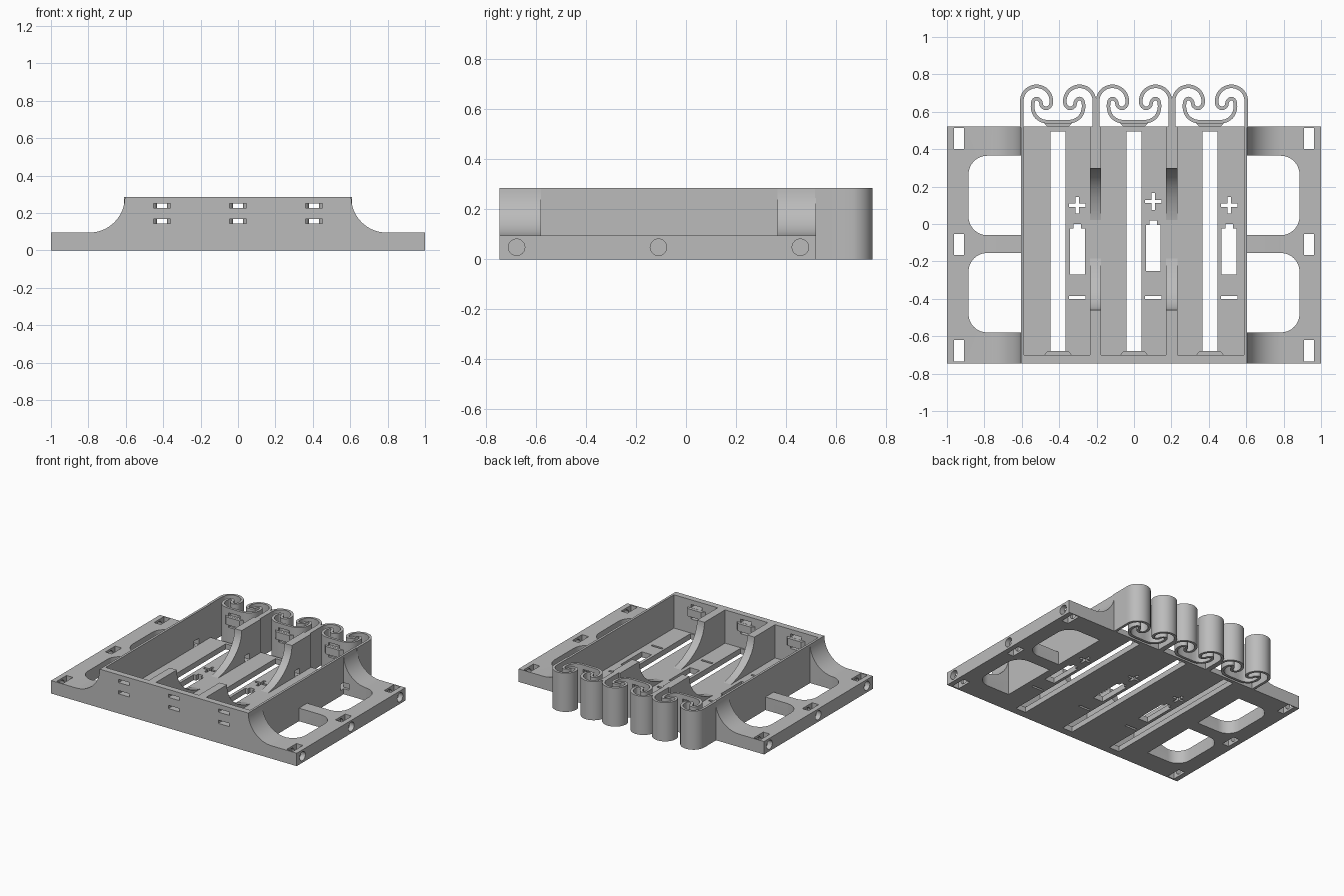
import bpy, bmesh
from math import sin, cos, pi, radians
from mathutils import Vector

if "Cube" in bpy.data.objects:
    bpy.data.objects.remove(bpy.data.objects["Cube"])

grey = bpy.data.materials.new("plain_grey")
grey.use_nodes = True
GREY = (0.5, 0.5, 0.5, 1)
grey.diffuse_color = GREY
grey.node_tree.nodes["Principled BSDF"].inputs["Base Color"].default_value = GREY

H, FLANGE, FLOOR = 0.285, 0.095, 0.04
WALL, FRONT, BACK = 0.605, -0.745, 0.52
PITCH = 0.406
BAYS = [-PITCH, 0, PITCH]


def finish(name, bm):
    bmesh.ops.recalc_face_normals(bm, faces=bm.faces)
    mesh = bpy.data.meshes.new(name)
    bm.to_mesh(mesh)
    bm.free()
    mesh.materials.append(grey)
    ob = bpy.data.objects.new(name, mesh)
    bpy.context.collection.objects.link(ob)
    return ob


def prism(name, pts, axis, lo, hi):
    """Extrude a 2D outline along one axis."""
    place = {"x": lambda a, b, t: (t, a, b),
             "y": lambda a, b, t: (a, t, b),
             "z": lambda a, b, t: (a, b, t)}[axis]
    bm = bmesh.new()
    rings = [[bm.verts.new(place(a, b, t)) for a, b in pts] for t in (lo, hi)]
    n = len(pts)
    for ring in rings:
        bm.faces.new(ring)
    for i in range(n):
        j = (i + 1) % n
        bm.faces.new((rings[0][i], rings[0][j], rings[1][j], rings[1][i]))
    return finish(name, bm)


def box(name, x0, x1, y0, y1, z0, z1):
    return prism(name, [(x0, y0), (x1, y0), (x1, y1), (x0, y1)], "z", z0, z1)


def arc(cx, cy, rx, ry, a0, a1, n):
    return [(cx + rx * cos(radians(a0 + (a1 - a0) * i / n)),
             cy + ry * sin(radians(a0 + (a1 - a0) * i / n))) for i in range(n + 1)]


def cut(target, cutters):
    for c in cutters:
        c.hide_render = True
        m = target.modifiers.new("cut", "BOOLEAN")
        m.operation, m.solver, m.object = "DIFFERENCE", "EXACT", c
    bpy.context.view_layer.update()
    graph = bpy.context.evaluated_depsgraph_get()
    mesh = bpy.data.meshes.new_from_object(target.evaluated_get(graph))
    target.modifiers.clear()
    target.data = mesh
    for c in cutters:
        bpy.data.objects.remove(c)


def smooth(ob):
    bpy.ops.object.select_all(action="DESELECT")
    ob.select_set(True)
    bpy.context.view_layer.objects.active = ob
    bpy.ops.object.shade_smooth_by_angle(angle=radians(35))


# Tray body: section with swept flanges, extruded front to back
R = H - FLANGE
right = [(1, 0), (1, FLANGE)] + arc(WALL + R, H, R, R, 270, 180, 16)
body = prism("tray_body", right + [(-x, z) for x, z in reversed(right)], "y", FRONT, BACK)

cutters = [box("bay_space", -0.588, 0.588, -0.7, BACK + 0.1, FLOOR, H + 0.1)]

for s in (-1, 1):
    # Rounded flange windows and the flat middle bar
    for y0, y1 in ((-0.58, -0.155), (-0.06, 0.365)):
        r = 0.1
        outline = [(WALL, y0)] + arc(0.885 - r, y0 + r, r, r, -90, 0, 8) \
            + arc(0.885 - r, y1 - r, r, r, 0, 90, 8) + [(WALL, y1)]
        cutters.append(prism("window", [(s * x, y) for x, y in outline], "z", -0.1, H + 0.1))
    xs = sorted((s * WALL, s * 0.85))
    cutters.append(box("bar_clear", *xs, -0.58, 0.365, FLANGE + 0.001, H + 0.1))
    # Fastener slots and the round holes that meet them
    for y in (-0.677, -0.11, 0.457):
        xs = sorted((s * 0.91, s * 0.963))
        cutters.append(box("slot", *xs, y - 0.057, y + 0.057, -0.1, H))
        xs = sorted((s * 0.89, s * 1.1))
        cutters.append(prism("hole", arc(y, 0.048, 0.033, 0.033, 0, 345, 23), "x", *xs))

for c in BAYS:
    # Long floor opening
    cutters.append(box("floor_slot", c - 0.041, c + 0.041, -0.69, 0.495, -0.1, 0.1))
    # Polarity marks and cell pictogram
    m, up = c + 0.103, 0.02 if c == 0 else 0
    for w, h in ((0.045, 0.009), (0.009, 0.045)):
        cutters.append(box("plus", m - w, m + w, 0.1 + up - h, 0.1 + up + h, -0.1, 0.1))
    cutters.append(box("minus", m - 0.045, m + 0.045, -0.4, -0.384, -0.1, 0.1))
    y0, y1, y2 = -0.27 + up, -0.025 + up, up
    icon = [(0.04, y0), (0.04, y1), (0.02, y1), (0.02, y2)]
    icon = [(m + x, y) for x, y in icon] + [(m - x, y) for x, y in reversed(icon)]
    cutters.append(prism("cell_icon", icon, "z", -0.1, 0.1))
    # Contact slots in the front wall
    for z in (0.156, 0.239):
        cutters.append(box("contact_slot", c - 0.045, c + 0.045, -0.8, -0.65, z - 0.012, z + 0.012))


def wire_hole():
    return box("wire_hole", -0.65, 0.65, 0.33, 0.385, FLOOR + 0.001, 0.085)


cut(body, cutters + [wire_hole()])
smooth(body)

# Dividers with a long elliptical dip
dip = arc(-0.082, H, 0.378, H - 0.03, 360, 180, 40)
for name, x0, x1 in (("right_divider", -0.235, -0.177), ("left_divider", 0.172, 0.232)):
    ob = prism(name, [(-0.71, 0.02), (BACK, 0.02), (BACK, H)] + dip + [(-0.71, H)], "x", x0, x1)
    cut(ob, [wire_hole()])
    smooth(ob)


def catmull(pts, steps=5):
    p = [Vector(q) for q in pts]
    p = [2 * p[0] - p[1]] + p + [2 * p[-1] - p[-2]]
    out = []
    for a, b, c, d in zip(p, p[1:], p[2:], p[3:]):
        for i in range(steps):
            t = i / steps
            out.append(0.5 * (2 * b + (c - a) * t + (2 * a - 5 * b + 4 * c - d) * t ** 2
                              + (3 * b - a - 3 * c + d) * t ** 3))
    return out + [p[-2]]


def ribbon(name, path, half):
    """Upright band of constant thickness following a plan path."""
    bm = bmesh.new()
    rings = []
    for i, p in enumerate(path):
        d = (path[min(i + 1, len(path) - 1)] - path[max(i - 1, 0)]).normalized()
        n = Vector((-d.y, d.x)) * half
        rings.append([bm.verts.new((*q, z)) for q, z in
                      ((p + n, 0), (p - n, 0), (p - n, H), (p + n, H))])
    for a, b in zip(rings, rings[1:]):
        for k in range(4):
            j = (k + 1) % 4
            bm.faces.new((a[k], a[j], b[j], b[k]))
    bm.faces.new(rings[0])
    bm.faces.new(rings[-1])
    return finish(name, bm)


# Curled end springs, one mirrored pair of scrolls per bay
half = [(-0.194, 0.515), (-0.194, 0.59)] + arc(-0.115, 0.657, 0.079, 0.079, 180, 0, 8) \
    + [(-0.042, 0.632), (-0.064, 0.618), (-0.087, 0.63), (-0.094, 0.655), (-0.113, 0.671),
       (-0.132, 0.658), (-0.136, 0.62), (-0.122, 0.58), (-0.09, 0.554), (-0.05, 0.546), (0, 0.546)]
plan = catmull(half + [(-x, y) for x, y in reversed(half[:-1])])
for c, side in zip(BAYS, ("right", "middle", "left")):
    spring = ribbon(side + "_spring", [p + Vector((c, 0)) for p in plan], 0.0095)
    cut(spring, [box("spring_slot", c - 0.045, c + 0.045, 0.5, 0.57, z - 0.012, z + 0.012)
                 for z in (0.156, 0.239)])
    smooth(spring)
    # Raised contact pads at both ends of the bay
    for end, y, d in (("front", -0.702, 0.024), ("back", 0.54, -0.022)):
        prism(f"{side}_{end}_pad", [(c - 0.075, y), (c + 0.075, y), (c + 0.055, y + d),
                                    (c - 0.055, y + d)], "z", 0.17, 0.226)
